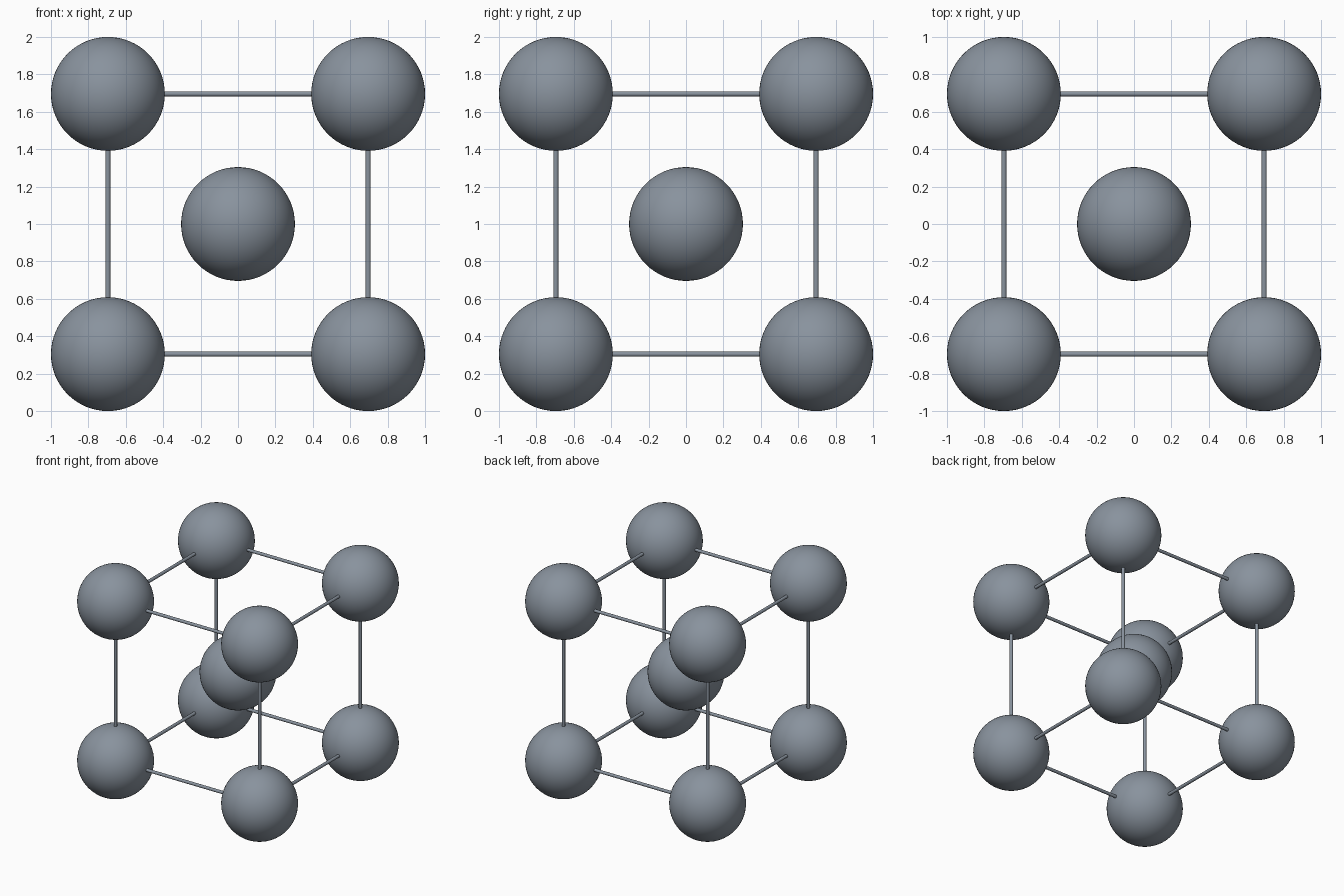
import bpy
from itertools import product
from mathutils import Vector

if "Cube" in bpy.data.objects:
    bpy.data.objects.remove(bpy.data.objects["Cube"])

R = 0.3043        # ball radius
A = 1 - R         # half the cell edge
ROD = 0.0135      # rod radius
MID = Vector((0, 0, 1))

# Blue-grey metal
metal = bpy.data.materials.new("blue_grey")
metal.diffuse_color = (0.25, 0.29, 0.34, 1)
metal.use_nodes = True
metal.node_tree.nodes["Principled BSDF"].inputs["Base Color"].default_value = metal.diffuse_color


def finish(name):
    ob = bpy.context.object
    ob.name = name
    ob.data.materials.append(metal)
    bpy.ops.object.shade_smooth_by_angle()


def ball(name, loc):
    bpy.ops.mesh.primitive_uv_sphere_add(segments=64, ring_count=32, radius=R, location=loc)
    finish(name)


def rod(name, a, b):
    d = b - a
    bpy.ops.mesh.primitive_cylinder_add(
        vertices=16, radius=ROD, depth=d.length, location=(a + b) / 2,
        rotation=d.to_track_quat('Z', 'Y').to_euler())
    finish(name)


# Centre ball and eight corner balls
ball("centre_ball", MID)
for s in product((-1, 1), repeat=3):
    ball("corner_ball", MID + A * Vector(s))

# Twelve edge rods joining the corners
for axis in range(3):
    for u, v in product((-1, 1), repeat=2):
        ends = []
        for w in (-1, 1):
            p = [u, v]
            p.insert(axis, w)
            ends.append(MID + A * Vector(p))
        rod("edge_rod", *ends)
